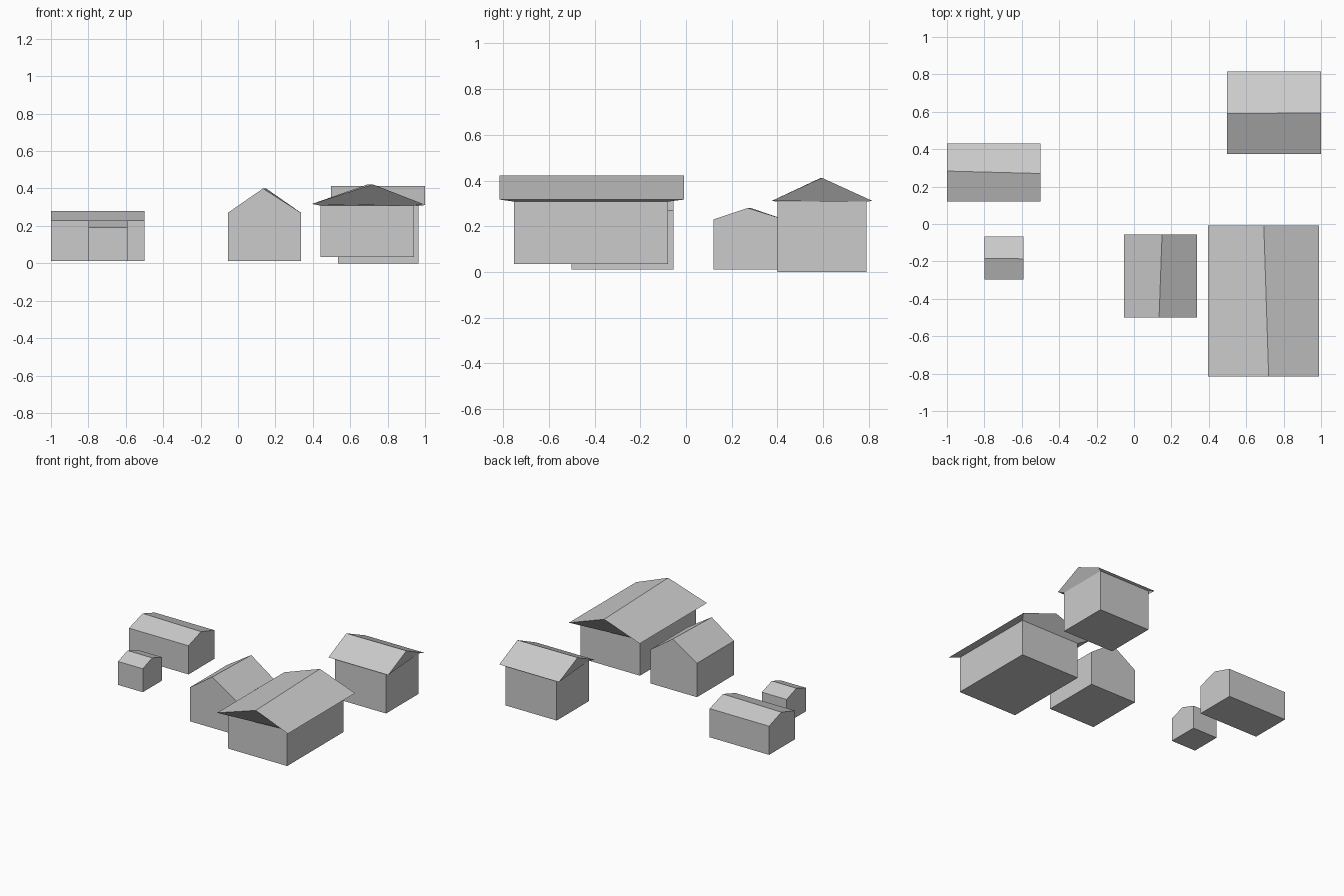
import bpy
import bmesh

if "Cube" in bpy.data.objects:
    bpy.data.objects.remove(bpy.data.objects["Cube"])


def build(name, verts, faces):
    """Make one flat-faced object with outward normals."""
    mesh = bpy.data.meshes.new(name)
    mesh.from_pydata(verts, [], faces)
    mesh.update()
    obj = bpy.data.objects.new(name, mesh)
    bpy.context.collection.objects.link(obj)
    return obj


def rect(x, y, z):
    """Four corners, anticlockwise seen from above."""
    return [(x[0], y[0], z), (x[1], y[0], z), (x[1], y[1], z), (x[0], y[1], z)]


def ridge_points(x, y, z, along, ends):
    """Ridge start and end; ends gives the cross position at each."""
    if along == "x":
        return [(x[0], ends[0], z), (x[1], ends[1], z)]
    return [(ends[0], y[0], z), (ends[1], y[1], z)]


def order(along):
    """Corner order starting so that edges 0 and 2 are the long eaves."""
    return [0, 1, 2, 3] if along == "x" else [3, 0, 1, 2]


def plain_house(name, x, y, z, along, ends):
    """Closed block whose gables are flush with the walls."""
    base, eave, top = z
    o = order(along)
    low, high = rect(x, y, base), rect(x, y, eave)
    verts = [low[i] for i in o] + [high[i] for i in o]
    ridge = ridge_points(x, y, top, along, ends)
    verts += ridge if along == "x" else ridge[::-1]
    # 0-3 base, 4-7 eaves, 8-9 ridge
    build(name, verts, [(3, 2, 1, 0), (0, 1, 5, 4), (2, 3, 7, 6),
                        (1, 2, 6, 9, 5), (3, 0, 4, 8, 7),
                        (4, 5, 9, 8), (6, 7, 8, 9)])


def eaves_house(name, x, y, z, along, ends, roof_x, roof_y, eave):
    """Walls plus an overhanging roof with folded-under gables."""
    base, wall_top, top = z
    o = order(along)
    low, high = rect(x, y, base), rect(x, y, wall_top)
    over = rect(roof_x, roof_y, eave)
    # walls and floor
    build(name + "_walls", [low[i] for i in o] + [high[i] for i in o],
          [(3, 2, 1, 0)] + [(i, (i + 1) % 4, (i + 1) % 4 + 4, i + 4) for i in range(4)])
    # roof slopes, soffits and gables: 0-3 wall tops, 4-7 eaves, 8-9 ridge
    ridge = ridge_points(roof_x, roof_y, top, along, ends)
    verts = [high[i] for i in o] + [over[i] for i in o]
    verts += ridge if along == "x" else ridge[::-1]
    build(name + "_roof", verts, [(0, 1, 5, 4), (2, 3, 7, 6),
                                  (1, 2, 6, 9, 5), (3, 0, 4, 8, 7),
                                  (4, 5, 9, 8), (6, 7, 8, 9)])


# Plain buildings
plain_house("long_shed", (-1.0, -0.5), (0.12, 0.43), (0.012, 0.23, 0.28), "x", (0.283, 0.27))
plain_house("small_shed", (-0.80, -0.592), (-0.298, -0.066), (0.012, 0.19, 0.23), "x", (-0.184, -0.186))
plain_house("cottage", (-0.054, 0.337), (-0.5, -0.055), (0.012, 0.27, 0.40), "y", (0.134, 0.15))

# Buildings with overhanging roofs
eaves_house("barn", (0.442, 0.94), (-0.752, -0.078), (0.034, 0.308, 0.422), "y", (0.72, 0.694),
            (0.395, 0.99), (-0.815, -0.008), 0.317)
eaves_house("farmhouse", (0.534, 0.965), (0.40, 0.79), (0.0, 0.308, 0.412), "x", (0.59, 0.594),
            (0.498, 1.0), (0.375, 0.815), 0.311)
